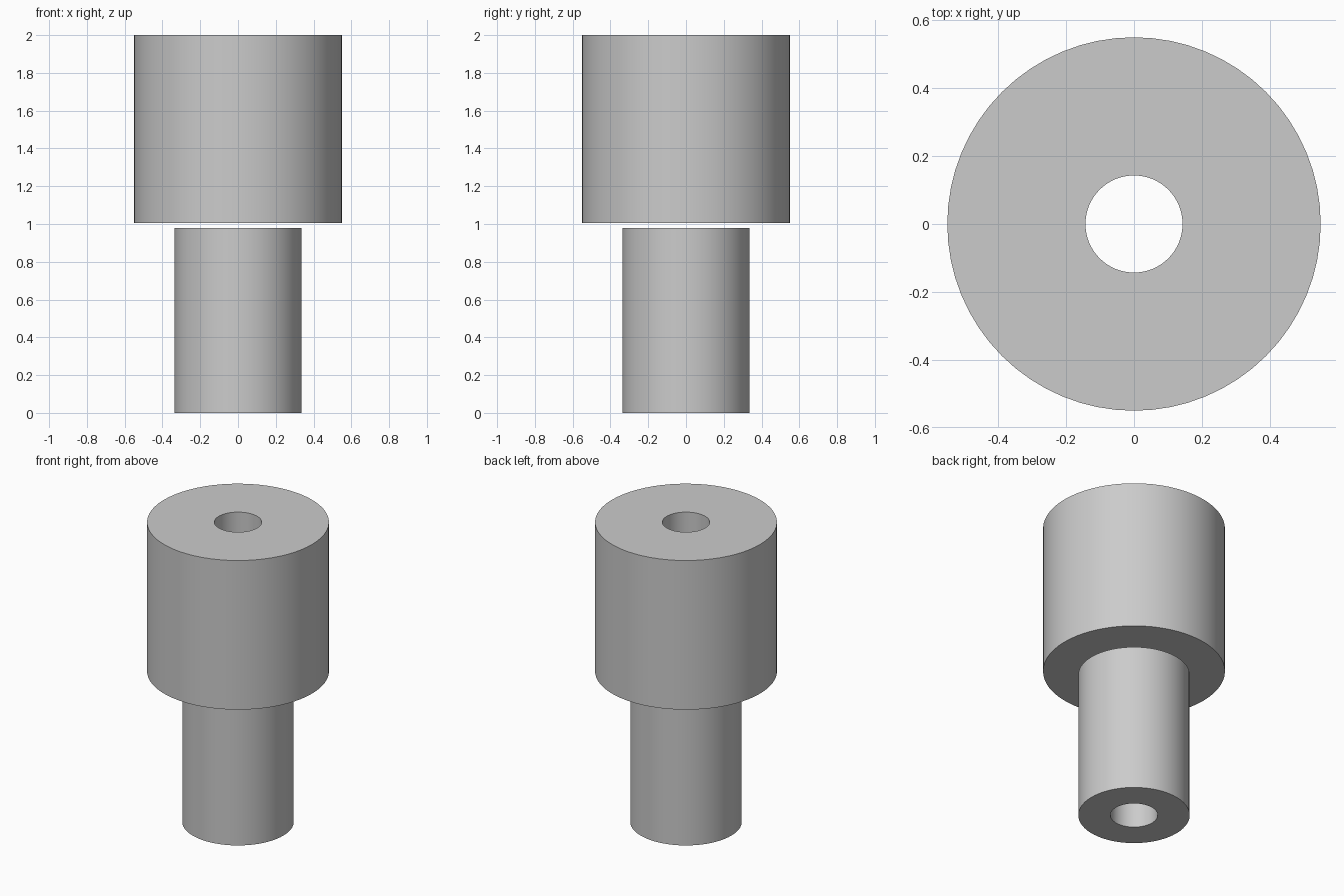
import bpy
import bmesh
from math import cos, sin, tau, radians

cube = bpy.data.objects.get("Cube")
if cube:
    bpy.data.objects.remove(cube, do_unlink=True)

SIDES = 64
BORE = 0.143

# Plain grey for both parts
grey = bpy.data.materials.new("plain_grey")
grey.use_nodes = True
colour = (0.6, 0.6, 0.6, 1)
grey.diffuse_color = colour
grey.node_tree.nodes["Principled BSDF"].inputs["Base Color"].default_value = colour


def tube(name, radius, bottom, top):
    """Sweep a rectangular wall section around the z axis."""
    bm = bmesh.new()
    section = [(BORE, bottom), (radius, bottom), (radius, top), (BORE, top)]
    rings = []
    for i in range(SIDES):
        a = tau * i / SIDES
        rings.append([bm.verts.new((r * cos(a), r * sin(a), z)) for r, z in section])
    for i, ring in enumerate(rings):
        following = rings[(i + 1) % SIDES]
        for j in range(4):
            k = (j + 1) % 4
            bm.faces.new((ring[j], following[j], following[k], ring[k]))
    bmesh.ops.recalc_face_normals(bm, faces=bm.faces)
    mesh = bpy.data.meshes.new(name)
    bm.to_mesh(mesh)
    bm.free()
    mesh.materials.append(grey)
    obj = bpy.data.objects.new(name, mesh)
    bpy.context.collection.objects.link(obj)
    bpy.ops.object.select_all(action='DESELECT')
    obj.select_set(True)
    bpy.context.view_layer.objects.active = obj
    bpy.ops.object.shade_smooth_by_angle(angle=radians(30))
    return obj


# Narrow sleeve below, wide collar above, with a thin gap between them
tube("lower_sleeve", 0.337, 0, 0.98)
tube("upper_collar", 0.55, 1.005, 2)
